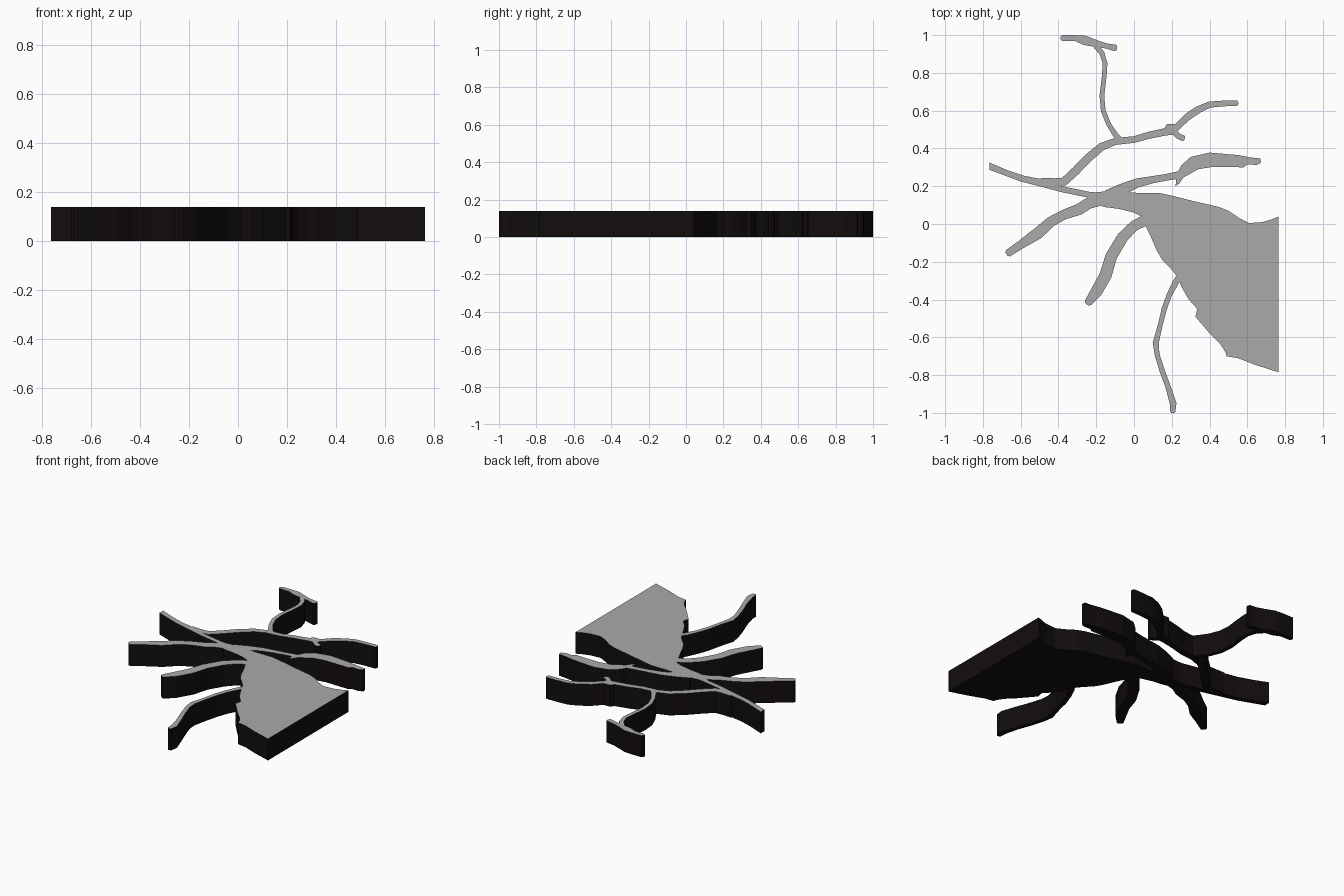
import bpy, bmesh
from mathutils import Vector
from mathutils.geometry import delaunay_2d_cdt

HEIGHT = 0.14
outlines = []


def add_outline(points):
    pts = [Vector(p) for p in points]
    area = sum(a.cross(b) for a, b in zip(pts, pts[1:] + pts[:1]))
    outlines.append(pts if area > 0 else pts[::-1])


def add_branch(*path):
    """Ribbon of varying width with blunted tips; path holds (x, y, width)."""
    p = [Vector(q[:2]) for q in path]
    w = [q[2] / 2 for q in path]
    for i, j in ((0, 1), (-1, -2)):
        d = (p[j] - p[i]).normalized()
        tip, half = p[i].copy(), w[i]
        p[i] = tip + d * half * 0.5
        at = 0 if i == 0 else len(p)
        p.insert(at, tip)
        w.insert(at, half * 0.55)
    left, right = [], []
    for i, c in enumerate(p):
        t = (p[min(i + 1, len(p) - 1)] - p[max(i - 1, 0)]).normalized()
        n = Vector((-t.y, t.x)) * w[i]
        left.append(c + n)
        right.append(c - n)
    add_outline(left + right[::-1])


# broad trunk
add_outline([(.765, .04), (.73, .025), (.68, .01), (.61, .005), (.56, .03), (.5, .07),
             (.45, .09), (.32, .12), (.2, .15), (.13, .165), (.02, .165), (-.1, .17),
             (-.16, .172), (-.23, .165), (-.2, .11), (-.16, .09), (-.08, .08), (0, .06),
             (.04, .04), (.07, -.03), (.09, -.07), (.12, -.14), (.15, -.19), (.19, -.23),
             (.23, -.28), (.25, -.33), (.29, -.4), (.335, -.45), (.325, -.49), (.35, -.52),
             (.41, -.59), (.46, -.64), (.485, -.68), (.49, -.7), (.55, -.71), (.64, -.745),
             (.765, -.785)])
# west arm
add_outline([(-.765, .325), (-.67, .285), (-.58, .255), (-.5, .24), (-.38, .2), (-.235, .17),
             (-.1, .16), (-.1, .1), (-.235, .138), (-.39, .17), (-.5, .2), (-.6, .225),
             (-.68, .255), (-.765, .287)])
# long northern branch and its forks
add_branch((-.5, .225, .04), (-.42, .222, .04), (-.37, .225, .045), (-.31, .28, .045),
           (-.24, .352, .045), (-.17, .41, .042), (-.1, .437, .037), (0, .447, .035),
           (.08, .47, .037), (.17, .489, .04), (.23, .495, .04))
add_branch((.2, .49, .04), (.24, .525, .035), (.28, .565, .038), (.34, .605, .038),
           (.4, .632, .033), (.47, .638, .03), (.552, .64, .03))
add_outline([(.165, .48), (.23, .48), (.23, .53), (.175, .53), (.165, .515)])
add_branch((.2, .5, .03), (.235, .465, .03), (.268, .45, .032))
# thin stem and top crossbar
add_branch((-.07, .44, .03), (-.1, .475, .028), (-.135, .53, .025), (-.163, .6, .025),
           (-.17, .68, .025), (-.158, .78, .025), (-.153, .85, .025), (-.17, .905, .027),
           (-.205, .945, .03))
add_branch((-.388, .985, .03), (-.31, .984, .032), (-.26, .972, .05), (-.2, .955, .037),
           (-.15, .943, .027), (-.09, .93, .035))
# middle east branch with leaf-like swelling
add_branch((-.15, .14, .07), (-.06, .185, .06), (.02, .218, .048), (.1, .235, .038),
           (.17, .247, .035), (.25, .262, .04))
add_outline([(.22, .2), (.24, .215), (.26, .245), (.34, .29), (.42, .303), (.58, .3),
             (.6, .315), (.65, .313), (.672, .325), (.67, .347), (.62, .352), (.55, .365),
             (.4, .378), (.3, .355), (.25, .31), (.225, .26)])
# south-west branch
add_branch((-.675, -.16, .04), (-.6, -.11, .045), (-.51, -.05, .062), (-.44, .012, .055),
           (-.37, .05, .052), (-.29, .078, .06), (-.24, .11, .06), (-.15, .135, .06))
# south branch
add_branch((-.25, -.425, .04), (-.2, -.36, .062), (-.15, -.27, .065), (-.12, -.17, .062),
           (-.06, -.07, .06), (0, -.01, .055), (.08, .03, .06))
# thin south-east branch
add_branch((.245, -.27, .03), (.22, -.31, .033), (.185, -.38, .028), (.16, -.45, .028),
           (.14, -.53, .025), (.115, -.63, .032), (.122, -.69, .026), (.15, -.78, .028),
           (.18, -.86, .028), (.207, -.95, .036), (.205, -1, .028))

# merge all outlines into one flat sheet
coords, faces = [], []
for pts in outlines:
    faces.append(list(range(len(coords), len(coords) + len(pts))))
    coords += pts
verts2d, _, tris, *_ = delaunay_2d_cdt(coords, [], faces, 1, 1e-5)

# extrude the sheet into a slab
bm = bmesh.new()
vs = [bm.verts.new((v.x, v.y, 0)) for v in verts2d]
for t in tris:
    bm.faces.new([vs[i] for i in t])
bmesh.ops.delete(bm, geom=[v for v in bm.verts if not v.link_faces], context='VERTS')
ext = bmesh.ops.extrude_face_region(bm, geom=bm.faces[:], use_keep_orig=True)
top = [g for g in ext['geom'] if isinstance(g, bmesh.types.BMVert)]
bmesh.ops.translate(bm, verts=top, vec=(0, 0, HEIGHT))
bmesh.ops.recalc_face_normals(bm, faces=bm.faces[:])
bm.normal_update()
for f in bm.faces:
    f.material_index = 0 if f.normal.z > 0.5 else 1

mesh = bpy.data.meshes.new("branching_slab")
bm.to_mesh(mesh)
bm.free()
slab = bpy.data.objects.new("branching_slab", mesh)
bpy.context.collection.objects.link(slab)

# grey top, near-black sides and underside
for name, color in (("grey_top", (.4, .4, .4, 1)), ("dark_sides", (.006, .004, .004, 1))):
    mat = bpy.data.materials.new(name)
    mat.diffuse_color = color
    mesh.materials.append(mat)
